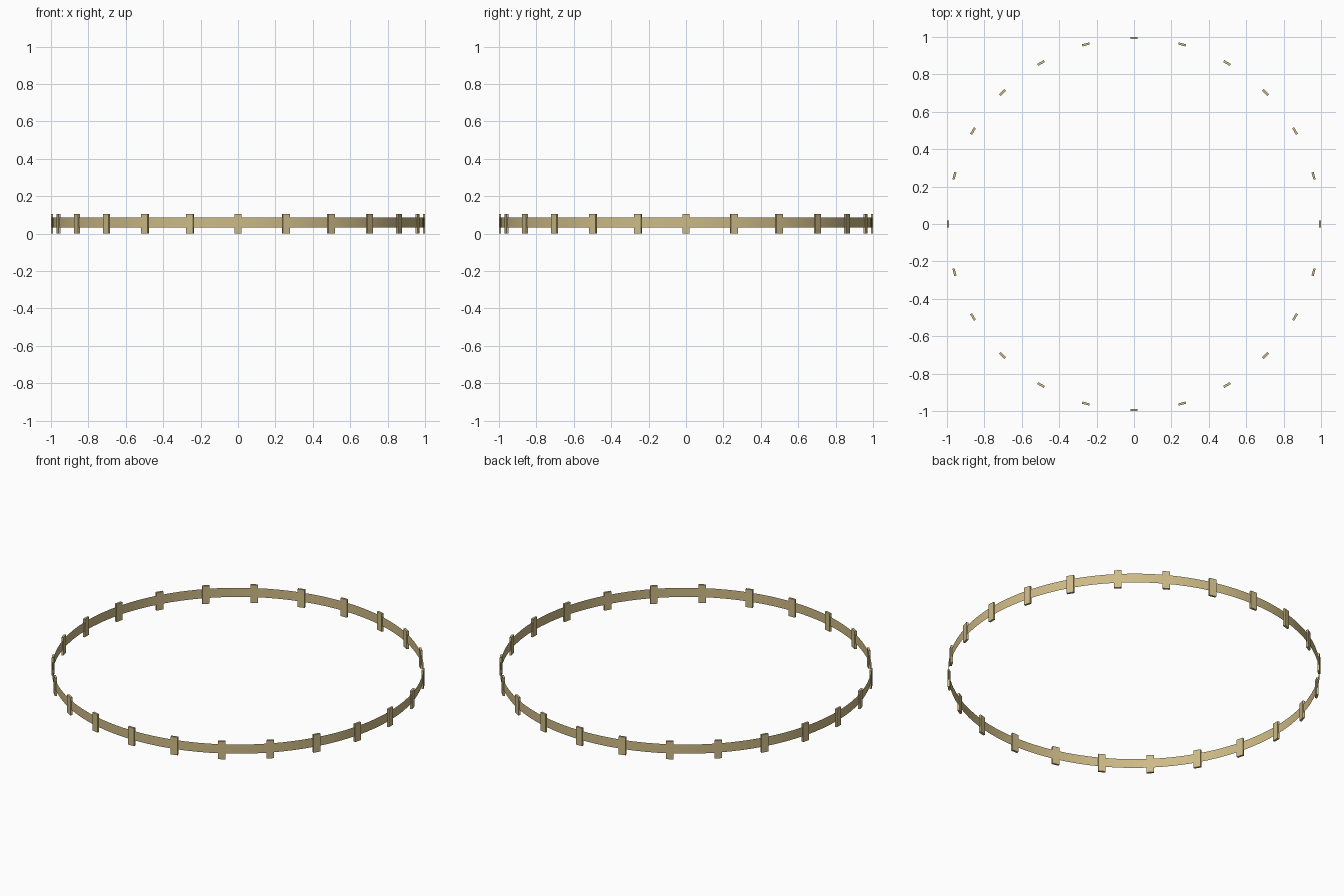
import bpy, bmesh, math
from mathutils import Matrix

if "Cube" in bpy.data.objects:
    bpy.data.objects.remove(bpy.data.objects["Cube"])

COUNT = 24
HEIGHT = 0.106
BLOCK_W, BLOCK_T = 0.04, 0.012
RADIUS = 1 - BLOCK_T / 2

tan = bpy.data.materials.new("tan")
tan.diffuse_color = (0.61, 0.49, 0.235, 1)
tan.use_nodes = True
tan.node_tree.nodes["Principled BSDF"].inputs["Base Color"].default_value = tan.diffuse_color


def add_object(name, bm):
    mesh = bpy.data.meshes.new(name)
    bm.to_mesh(mesh)
    bm.free()
    mesh.materials.append(tan)
    obj = bpy.data.objects.new(name, mesh)
    bpy.context.collection.objects.link(obj)
    return obj


# thin open band running through the middle of the blocks
bm = bmesh.new()
bmesh.ops.create_cone(bm, cap_ends=False, segments=96, radius1=RADIUS,
                      radius2=RADIUS, depth=0.054,
                      matrix=Matrix.Translation((0, 0, 0.059)))
band = add_object("band", bm)
for p in band.data.polygons:
    p.use_smooth = True

# upright blocks spaced evenly around the band
for i in range(COUNT):
    bm = bmesh.new()
    place = (Matrix.Rotation(i * math.tau / COUNT, 4, 'Z')
             @ Matrix.Translation((RADIUS, 0, HEIGHT / 2))
             @ Matrix.Diagonal((BLOCK_T, BLOCK_W, HEIGHT, 1)))
    bmesh.ops.create_cube(bm, size=1, matrix=place)
    add_object(f"block_{i + 1}", bm)
